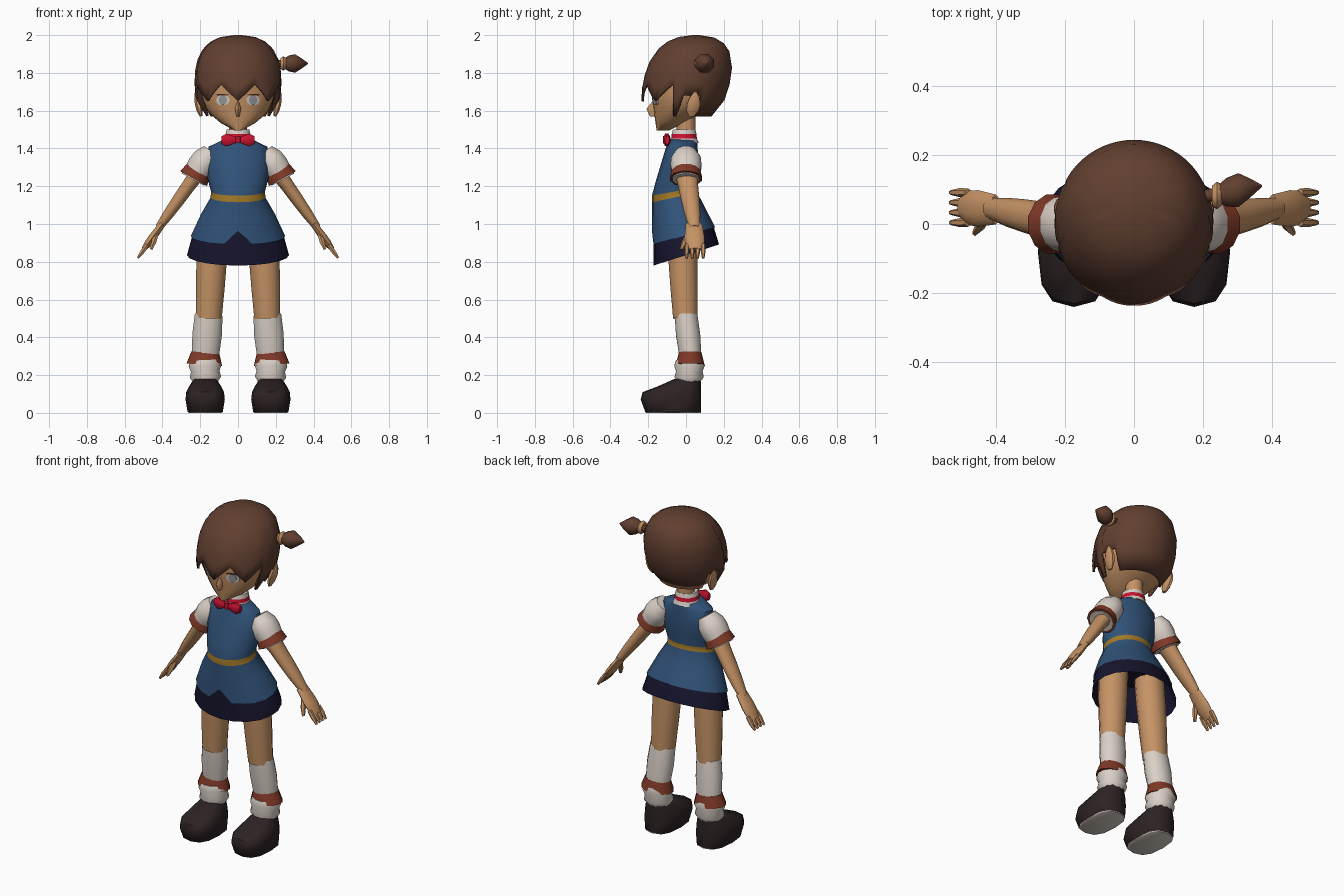
import bpy, bmesh
from math import sin, cos, pi, radians, sqrt
from mathutils import Vector

if "Cube" in bpy.data.objects:
    bpy.data.objects.remove(bpy.data.objects["Cube"])

COLOURS = {
    "skin": (.56, .29, .13), "hair brown": (.12, .05, .03), "tunic blue": (.03, .085, .19),
    "skirt navy": (.008, .007, .026), "cloth white": (.7, .63, .57), "trim rust": (.21, .04, .02),
    "belt gold": (.36, .19, .02), "bow red": (.58, .006, .03), "shoe dark": (.026, .016, .017),
    "eye grey": (.33, .34, .36)}
MATS = {}
for label, rgb in COLOURS.items():
    material = bpy.data.materials.new(label)
    material.use_nodes = True
    material.diffuse_color = (*rgb, 1)
    material.node_tree.nodes["Principled BSDF"].inputs["Base Color"].default_value = (*rgb, 1)
    MATS[label] = material


def loft(name, rings, colours, start_cap=True):
    """Skin a list of rings; colours is one name, or one name per band."""
    bands = [colours] * (len(rings) - 1) if isinstance(colours, str) else colours
    used = list(dict.fromkeys(bands))
    bm = bmesh.new()
    rows = [[bm.verts.new(point) for point in ring] for ring in rings]
    count = len(rows[0])
    for lower, upper, colour in zip(rows, rows[1:], bands):
        for i in range(count):
            j = (i + 1) % count
            face = bm.faces.new((lower[i], lower[j], upper[j], upper[i]))
            face.material_index = used.index(colour)
    bm.faces.new(rows[-1]).material_index = used.index(bands[-1])
    if start_cap:
        bm.faces.new(rows[0]).material_index = used.index(bands[0])
    bmesh.ops.recalc_face_normals(bm, faces=bm.faces)
    mesh = bpy.data.meshes.new(name)
    bm.to_mesh(mesh)
    bm.free()
    for colour in used:
        mesh.materials.append(MATS[colour])
    mesh.shade_smooth()
    mesh.set_sharp_from_angle(angle=radians(50))
    ob = bpy.data.objects.new(name, mesh)
    bpy.context.collection.objects.link(ob)
    return ob


def oval_point(angle, width, front, back):
    """Point on a flat oval, the angle measured from the front."""
    return Vector((width * sin(angle), (front + back) / 2 - (back - front) / 2 * cos(angle), 0))


def oval(z, width, front, back, lean=0, count=20):
    """Oval ring; its back edge is raised by lean."""
    ring = []
    for i in range(count):
        angle = 2 * pi * i / count
        point = oval_point(angle, width, front, back)
        point.z = z + lean * (1 - cos(angle)) / 2
        ring.append(point)
    return ring


def tube(name, start, end, radii, colours, side=1, flat=1, count=10):
    """Straight limb with evenly spaced radii; flat scales its depth, side mirrors it."""
    start, end = Vector(start), Vector(end)
    along = end - start
    across = Vector((along.z, 0, -along.x)).normalized()
    rings = []
    for k, radius in enumerate(radii):
        centre = start.lerp(end, k / (len(radii) - 1))
        ring = []
        for i in range(count):
            angle = 2 * pi * (i + .5) / count
            point = centre + across * radius * cos(angle)
            point.y += radius * flat * sin(angle)
            point.x *= side
            ring.append(point)
        rings.append(ring)
    return loft(name, rings, colours)


def body_ring(z, width, inset=0):
    """Torso section: flat belly, chest sloping back, hem rising behind."""
    front = min(.18, .18 - .3 * (z - 1.16)) - inset
    return oval(z, width, -front, max(width - .095, .06), .18 * (1.4 - z))


# Tunic with a belt band and a notched hem
tunic = [body_ring(z, width) for z, width in (
    (.89, .25), (1.02, .195), (1.115, .145), (1.15, .143), (1.22, .16), (1.31, .166), (1.41, .155), (1.45, .08))]
tunic[0][0].z += .07
loft("tunic", tunic, ["tunic blue"] * 2 + ["belt gold"] + ["tunic blue"] * 4, False)

# Skirt, open underneath
loft("skirt", [body_ring(z, width, .008) for z, width in ((.78, .27), (.9, .24), (1, .19))],
     "skirt navy", False)

# Neck, collar and bow tie
tube("neck", (0, 0, 1.42), (0, 0, 1.62), (.05, .05), "skin")
tube("collar", (0, -.01, 1.43), (0, -.01, 1.5), (.08, .07, .068, .062),
     ["cloth white", "bow red", "cloth white"], count=12)
tube("bow_knot", (0, -.108, 1.465), (0, -.108, 1.43), (.014, .014), "bow red")


def face_section(z):
    """Half width, front and back of the face, rounding from chin to cheek."""
    t = max(0, min(1, (z - 1.49) / .21))
    swell = sin(t * pi / 2)
    return .2 * swell ** .7, -.155 - .03 * t, -.1 + .27 * swell


# Face and nose
loft("face", [oval(1.495 + .04 * k, *face_section(1.495 + .04 * k)) for k in range(8)], "skin")
tube("nose", (0, -.165, 1.65), (0, -.172, 1.57), (.005, .017, .008), "skin", flat=2.4)


def face_patch(name, x, z, width, height, lift, colour):
    """Thin oval plate that follows the face surface."""
    rings = []
    for scale, raised in ((1, 0), (1, lift), (.5, lift)):
        ring = []
        for i in range(14):
            angle = 2 * pi * i / 14
            px, pz = x + width * scale * cos(angle), z + height * scale * sin(angle)
            half, front, back = face_section(pz)
            y = (front + back) / 2 - (back - front) / 2 * sqrt(1 - (px / half) ** 2)
            ring.append((px, y - raised, pz))
        rings.append(ring)
    loft(name, rings, colour)


def hair_rim(degrees):
    """Height of the hairline: zigzag fringe, sideburn, ear gap, then nape."""
    turn = abs(degrees)
    if turn > 115:
        return 1.57
    if turn > 85:
        return 1.68
    if turn > 75:
        return 1.57
    return 1.65 + .09 * (1 - abs(degrees / 24 % 2 - 1))


def hair_point(degrees, z):
    """Point on the rounded hair dome, which drifts forward towards the nape."""
    reach = .25 if z > 1.75 else .23
    half = .23 * max(.002, 1 - abs((z - 1.75) / reach) ** 2.5) ** .4
    drift = .005 + .2 * (z - 1.76)
    point = oval_point(radians(degrees), half, drift - half, drift + half)
    point.z = z
    return point


# Hair cap
hair_rings = []
for step in (0, .2, .4, .6, .8, .9, .97, 1):
    ring = []
    for degrees in range(-180, 180, 6):
        rim = hair_rim(degrees)
        ring.append(hair_point(degrees, rim + (2 - rim) * step))
    hair_rings.append(ring)
hair = loft("hair", hair_rings, "hair brown", False)
thickness = hair.modifiers.new("thickness", "SOLIDIFY")
thickness.thickness = .012

# Side ponytail and its tie
tube("ponytail", (.2, .08, 1.85), (.37, .11, 1.85), (.02, .02, .045, .053, .03, .003), "hair brown", count=8)
tube("ponytail_tie", (.225, .08, 1.85), (.255, .085, 1.85), (.03, .04, .03), "skin")


def shoe_ring(z, front, width):
    """Blunt oval shoe section with a common heel line."""
    ring = oval(z, 1, -1, 1, count=12)
    for point in ring:
        x, y = (abs(v) ** .75 * (1 if v > 0 else -1) for v in point.xy)
        point.xy = x * width, (.08 - front) / 2 + y * (.08 + front) / 2
    return ring


for side, word in ((1, "left_"), (-1, "right_")):
    # Bow lobe, eye and ear
    tube(word + "bow_lobe", (.005, -.105, 1.445), (.087, -.1, 1.445), (.013, .025, .036, .022),
         "bow red", side, .6, 8)
    face_patch(word + "eye", side * .08, 1.656, .036, .028, .004, "cloth white")
    face_patch(word + "iris", side * .08, 1.656, .022, .026, .006, "eye grey")
    face_patch(word + "eyelid", side * .084, 1.684, .036, .004, .007, "hair brown")
    tube(word + "ear", (.195, .03, 1.57), (.225, .05, 1.7), (.008, .018, .02, .015, .004), "skin", side, 1.9, 8)

    # Sleeve with rust cuff and pale lining
    tube(word + "sleeve", (.14, 0, 1.385), (.22, 0, 1.27), (.05, .073, .077, .07), "cloth white", side, 1.1, 12)
    tube(word + "cuff", (.21, 0, 1.285), (.235, 0, 1.24), (.072, .084), "trim rust", side, 1.05, 12)
    tube(word + "cuff_lining", (.23, 0, 1.25), (.238, 0, 1.235), (.07, .07), "cloth white", side, 1.05, 12)

    # Arm, palm, fingers and thumb
    tube(word + "arm", (.21, 0, 1.275), (.42, .045, .98), (.045, .038, .035, .03, .021), "skin", side, 1.4)
    tube(word + "palm", (.4, .042, 1), (.5, .048, .865), (.018, .02, .022, .021, .013), "skin", side, 2.4)
    for k in range(4):
        y = .004 + .029 * k
        tube(f"{word}finger_{k + 1}", (.48, y, .89), (.53, y, .82), (.012, .013, .007), "skin", side, count=6)
    tube(word + "thumb", (.43, .015, .95), (.46, -.025, .865), (.012, .015, .008), "skin", side, 1.2, 6)

    # Leg, sock, rust band and ruffle
    tube(word + "leg", (.13, -.025, 1), (.155, -.003, .5), (.085, .084, .079, .071), "skin", side, .95, 12)
    tube(word + "sock", (.155, 0, .52), (.172, .022, .31), (.076, .081, .075), "cloth white", side, .82, 12)
    tube(word + "sock_band", (.173, .022, .32), (.178, .022, .255), (.077, .098), "trim rust", side, .8, 12)
    tube(word + "sock_ruffle", (.176, .02, .28), (.171, .015, .16), (.08, .09, .078, .086, .065),
         "cloth white", side, .93, 12)

    # Shoe with a pale sole
    rows = ((0, .21, .085), (.004, .215, .093), (.07, .24, .104), (.11, .23, .1), (.14, .15, .085), (.18, .06, .06))
    shoe = loft(word + "shoe", [shoe_ring(*row) for row in rows], ["cloth white"] + ["shoe dark"] * 4)
    shoe.location.x = side * .174
